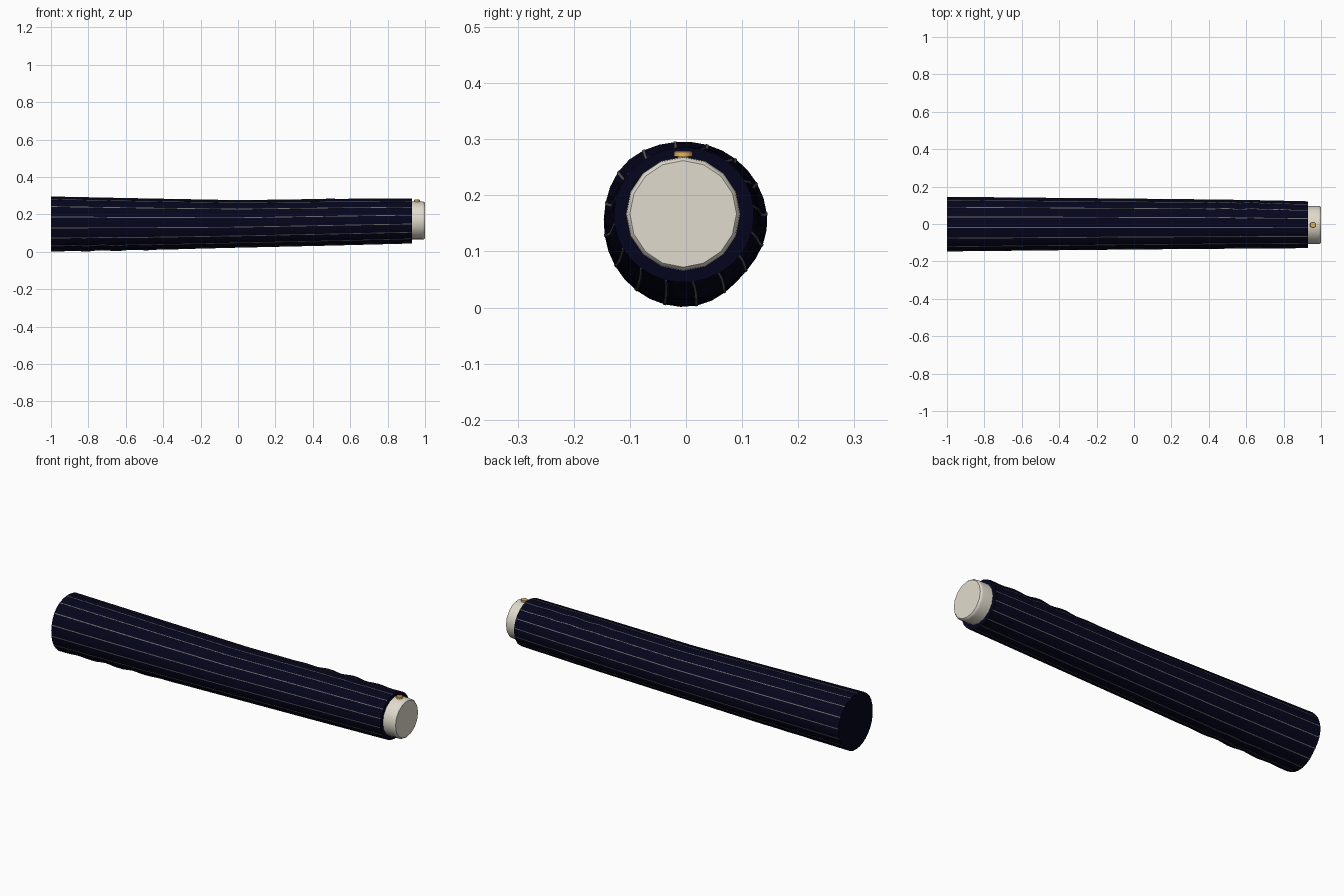
import bpy, bmesh, math

if "Cube" in bpy.data.objects:
    bpy.data.objects.remove(bpy.data.objects["Cube"])


def material(name, rgb):
    m = bpy.data.materials.new(name)
    m.diffuse_color = (*rgb, 1)
    m.use_nodes = True
    m.node_tree.nodes["Principled BSDF"].inputs["Base Color"].default_value = m.diffuse_color
    return m


NAVY = material("navy cloth", (0.0016, 0.0016, 0.0125))
GREY = material("pinstripe grey", (0.135, 0.135, 0.14))
IVORY = material("ivory shirt", (0.75, 0.71, 0.61))
GOLD = material("gold", (0.80, 0.46, 0.11))

# x, centre y, centre z, half width, half height along the arm
KEYS = [(-1.0, 0.0, 0.148, 0.146, 0.147), (-0.5, 0.0, 0.147, 0.141, 0.138),
        (0.0, 0.0, 0.149, 0.136, 0.127), (0.5, -0.001, 0.158, 0.131, 0.1245),
        (0.93, -0.004, 0.165, 0.125, 0.120)]


def section(x):
    for a, b in zip(KEYS, KEYS[1:]):
        if x <= b[0] + 1e-6:
            t = (x - a[0]) / (b[0] - a[0])
            return [p + (q - p) * t for p, q in zip(a[1:], b[1:])]


def bump(d, width):
    return math.exp(-(d / width) ** 2)


def angle_gap(a, b):
    return (a - b + math.pi) % (2 * math.pi) - math.pi


def sleeve_point(x, a, lift=0.0):
    cy, cz, ry, rz = section(x)
    fold_top = bump(x - 0.62, 0.24) * bump(angle_gap(a, math.radians(55)), 0.6)
    fold_low = bump(x + 0.68, 0.24) * bump(angle_gap(a, math.radians(-110)), 0.6)
    far = (0.93 - x) / 1.93
    k = 1 - 0.075 * far * bump(angle_gap(a, math.radians(-42)), 0.5)
    k += 0.05 * far * bump(angle_gap(a, math.radians(135)), 0.5)
    k += (0.03 + 0.035 * math.sin(x * 42)) * fold_top + 0.03 * math.sin(x * 38 + 1) * fold_low
    return (x, cy + (ry * k + lift) * math.cos(a), cz + (rz * k + lift) * math.sin(a))


def finish(bm, name, mat, smooth=True):
    bmesh.ops.recalc_face_normals(bm, faces=bm.faces)
    me = bpy.data.meshes.new(name)
    bm.to_mesh(me)
    bm.free()
    me.materials.append(mat)
    ob = bpy.data.objects.new(name, me)
    bpy.context.collection.objects.link(ob)
    if smooth:
        bpy.ops.object.select_all(action='DESELECT')
        ob.select_set(True)
        bpy.context.view_layer.objects.active = ob
        bpy.ops.object.shade_smooth_by_angle(angle=math.radians(35))
    return ob


def loft(name, rings, mat):
    bm = bmesh.new()
    loops = [[bm.verts.new(p) for p in r] for r in rings]
    n = len(loops[0])
    for a, b in zip(loops, loops[1:]):
        for i in range(n):
            j = (i + 1) % n
            bm.faces.new((a[i], a[j], b[j], b[i]))
    bm.faces.new(loops[0])
    bm.faces.new(loops[-1])
    return finish(bm, name, mat)


# Sleeve
SEG, STEPS = 32, 64
XS = [-1 + 1.93 * i / STEPS for i in range(STEPS + 1)]
OFF = math.radians(7.5)
loft("sleeve", [[sleeve_point(x, OFF + 2 * math.pi * i / SEG) for i in range(SEG)]
                for x in XS], NAVY)

# Pinstripes: thin raised strips running along the cloth
bm = bmesh.new()
for s in range(16):
    a = OFF + 2 * math.pi * s / 16
    w = 0.017
    rows = [[bm.verts.new(sleeve_point(x, a + d, l))
             for d, l in ((-w, -0.001), (-w, 0.001), (w, 0.001), (w, -0.001))] for x in XS]
    for p, q in zip(rows, rows[1:]):
        for i in range(4):
            j = (i + 1) % 4
            bm.faces.new((p[i], p[j], q[j], q[i]))
    bm.faces.new(rows[0])
    bm.faces.new(rows[-1])
finish(bm, "pinstripes", GREY, smooth=False)

# Shirt cuff with a bevelled rim
CY, CZ = -0.005, 0.167
loft("shirt_cuff", [[(x, CY + r * math.cos(2 * math.pi * i / 16),
                      CZ + r * math.sin(2 * math.pi * i / 16)) for i in range(16)]
                    for x, r in ((0.90, 0.102), (0.985, 0.102), (0.994, 0.1005), (1.0, 0.095))],
     IVORY)

# Cufflink: post and round head on top of the cuff
loft("cufflink", [[(0.957 + r * math.cos(2 * math.pi * i / 16),
                    CY + r * math.sin(2 * math.pi * i / 16), z) for i in range(16)]
                  for z, r in ((0.262, 0.010), (0.269, 0.010), (0.269, 0.0165),
                               (0.277, 0.0165), (0.279, 0.014))], GOLD)
